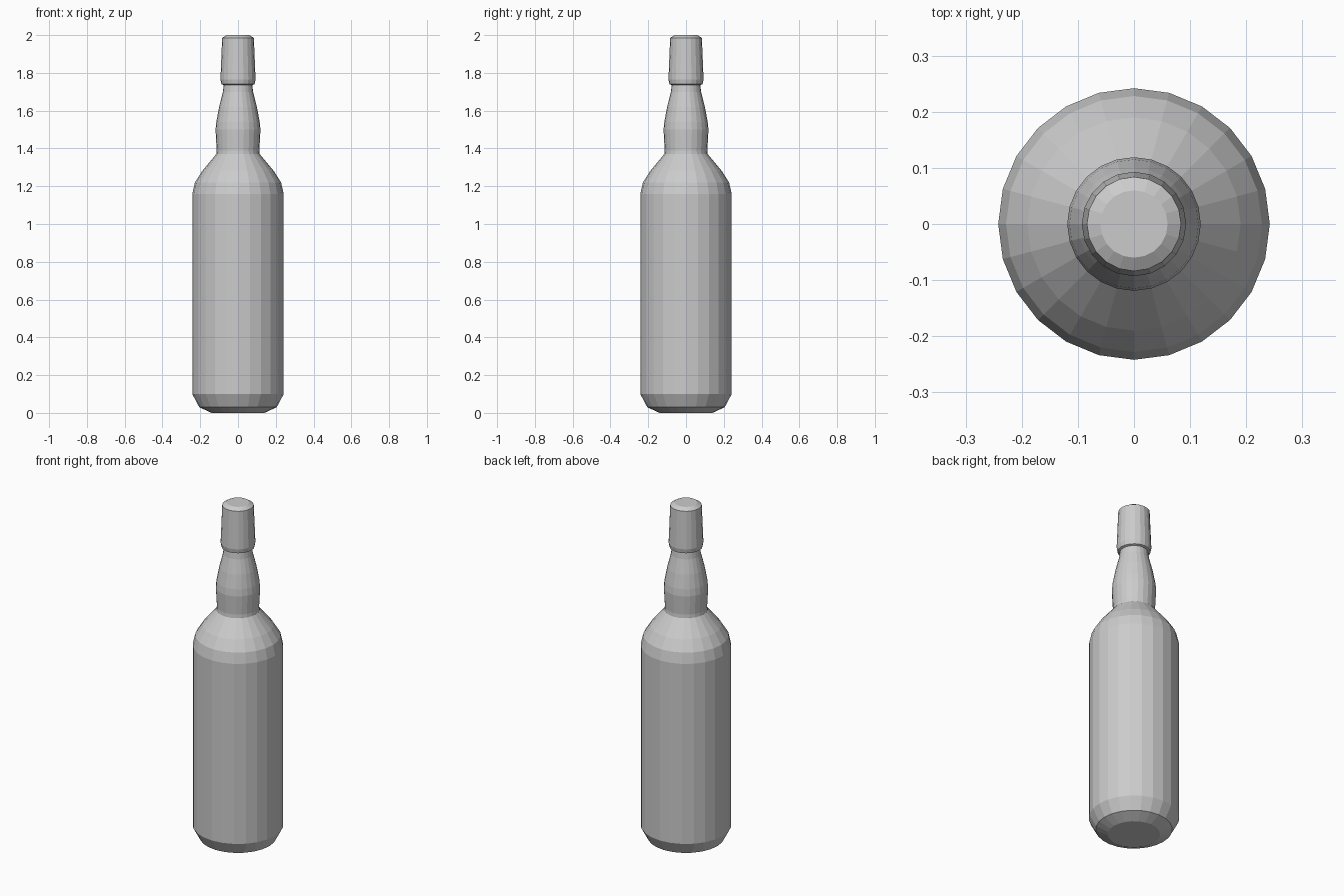
import bpy, bmesh
from math import cos, sin, tau

if "Cube" in bpy.data.objects:
    bpy.data.objects.remove(bpy.data.objects["Cube"])


def lathe(name, profile, sides):
    """Revolve (radius, height) points around z and close both ends."""
    bm = bmesh.new()
    rings = [[bm.verts.new((r * cos(tau * i / sides), r * sin(tau * i / sides), z))
              for i in range(sides)] for r, z in profile]
    for low, high in zip(rings, rings[1:]):
        for i in range(sides):
            j = (i + 1) % sides
            bm.faces.new((low[i], low[j], high[j], high[i]))
    bm.faces.new(rings[0][::-1])
    bm.faces.new(rings[-1])
    mesh = bpy.data.meshes.new(name)
    bm.to_mesh(mesh)
    bm.free()
    obj = bpy.data.objects.new(name, mesh)
    bpy.context.collection.objects.link(obj)
    return obj


# Glass body: chamfered base, straight wall, rounded shoulder, bulging neck
lathe("bottle_body", [
    (0.14, 0.0), (0.205, 0.03), (0.242, 0.10),
    (0.242, 1.16), (0.228, 1.22), (0.19, 1.28), (0.115, 1.37),
    (0.113, 1.39), (0.119, 1.50), (0.115, 1.54), (0.10, 1.62),
    (0.08, 1.70), (0.074, 1.75),
], 24)

# Tapered cap with a small lip at the bottom and a softened top edge
lathe("bottle_cap", [
    (0.074, 1.735), (0.088, 1.74), (0.093, 1.765),
    (0.084, 1.985), (0.06, 2.0),
], 20)
